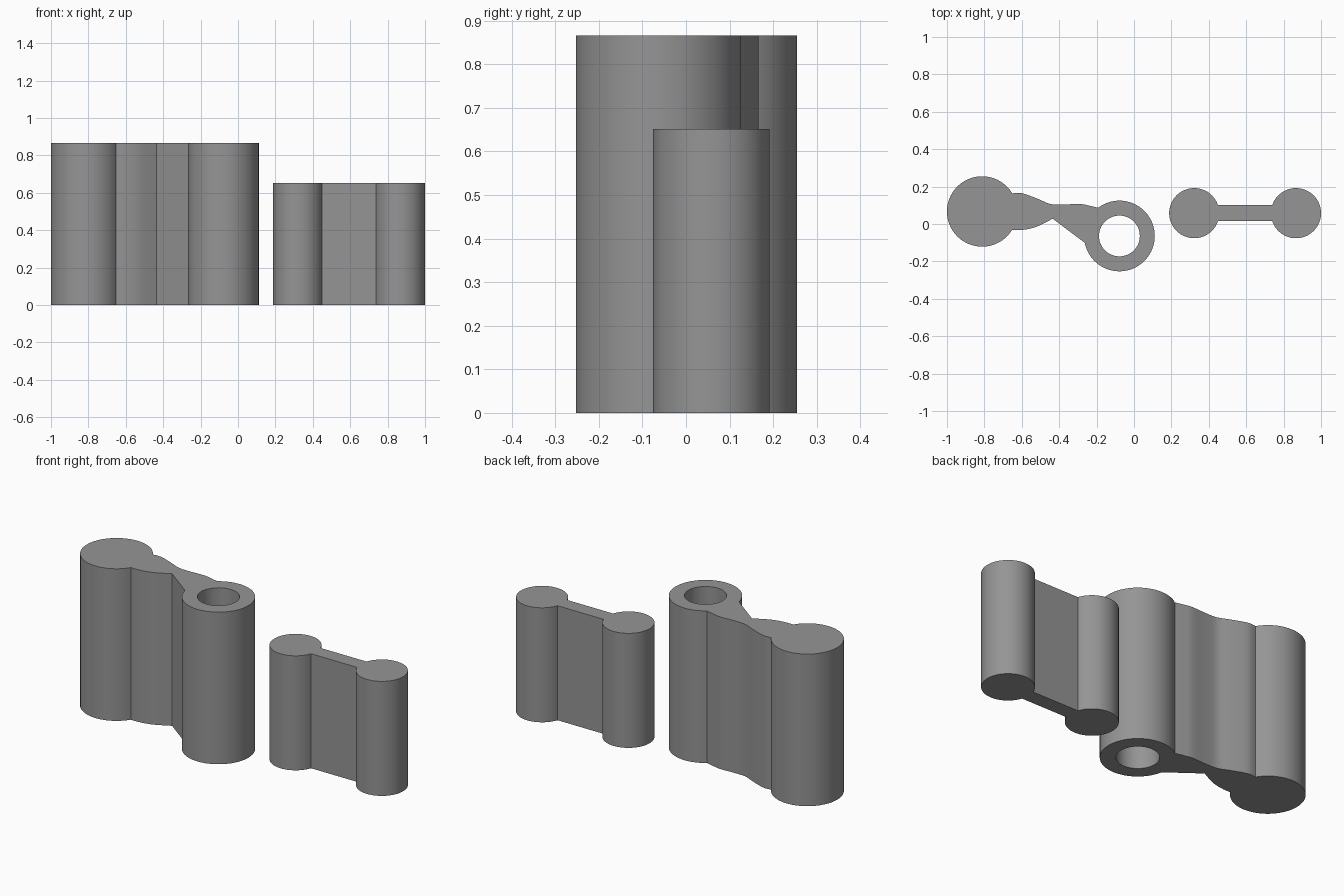
import bpy, bmesh, math
from mathutils import Vector

if "Cube" in bpy.data.objects:
    bpy.data.objects.remove(bpy.data.objects["Cube"])

grey = bpy.data.materials.new("mid grey")
grey.diffuse_color = (0.30, 0.30, 0.30, 1)
grey.use_nodes = True
grey.node_tree.nodes["Principled BSDF"].inputs["Base Color"].default_value = grey.diffuse_color


def arc(centre, r, a0, a1, n):
    """Points on an arc, angles in degrees, counter-clockwise."""
    return [(centre[0] + r * math.cos(math.radians(a0 + (a1 - a0) * i / n)),
             centre[1] + r * math.sin(math.radians(a0 + (a1 - a0) * i / n)))
            for i in range(n + 1)]


def smooth(points, steps=5):
    """Catmull-Rom curve through the points, ends left out."""
    p = [Vector(q) for q in [points[0], *points, points[-1]]]
    out = []
    for i in range(1, len(p) - 2):
        a, b, c, d = p[i - 1:i + 3]
        for k in range(steps):
            t = k / steps
            out.append(tuple(0.5 * (2 * b + (c - a) * t + (2 * a - 5 * b + 4 * c - d) * t * t
                                    + (3 * b - a - 3 * c + d) * t ** 3)))
    return out[1:]


def extrude_outline(name, loops, height):
    """Fill the loops (inner ones become holes) and extrude upward."""
    bm = bmesh.new()
    edges = []
    for loop in loops:
        vs = [bm.verts.new((x, y, 0)) for x, y in loop]
        edges += [bm.edges.new((v, vs[(i + 1) % len(vs)])) for i, v in enumerate(vs)]
    bmesh.ops.triangle_fill(bm, edges=edges, use_beauty=True, normal=(0, 0, 1))
    ext = bmesh.ops.extrude_face_region(bm, geom=bm.faces[:], use_keep_orig=True)
    bmesh.ops.translate(bm, vec=(0, 0, height),
                        verts=[g for g in ext["geom"] if isinstance(g, bmesh.types.BMVert)])
    bmesh.ops.recalc_face_normals(bm, faces=bm.faces[:])
    me = bpy.data.meshes.new(name)
    bm.to_mesh(me)
    bm.free()
    me.materials.append(grey)
    ob = bpy.data.objects.new(name, me)
    bpy.context.collection.objects.link(ob)
    bpy.ops.object.select_all(action="DESELECT")
    ob.select_set(True)
    bpy.context.view_layer.objects.active = ob
    bpy.ops.object.shade_smooth_by_angle(angle=math.radians(25))


# Tall link: solid post, curved web and bored barrel in one outline
post, barrel = (-0.812, 0.067), (-0.078, -0.064)
post_arc = arc(post, 0.188, 31, 328, 72)
barrel_arc = arc(barrel, 0.189, 191, 487, 72)
lower_web = smooth([post_arc[-1], (-0.60, -0.032), (-0.525, -0.016), (-0.435, 0.028)])
upper_web = smooth([barrel_arc[-1], (-0.235, 0.097), (-0.29, 0.107), (-0.385, 0.104),
                    (-0.45, 0.108), (-0.515, 0.135), (-0.60, 0.165), post_arc[0]])
bore = arc(barrel, 0.109, 0, 360, 64)[:-1]
extrude_outline("tall_link",
                [post_arc + lower_web + [(-0.435, 0.028)] + barrel_arc + upper_web, bore], 0.866)

# Short link: two round posts joined by a straight web
half = math.degrees(math.asin(0.043 / 0.134))
left = arc((0.322, 0.058), 0.134, half, 360 - half, 64)
right = arc((0.866, 0.058), 0.134, 180 + half, 540 - half, 64)
extrude_outline("short_link", [left + right], 0.652)
